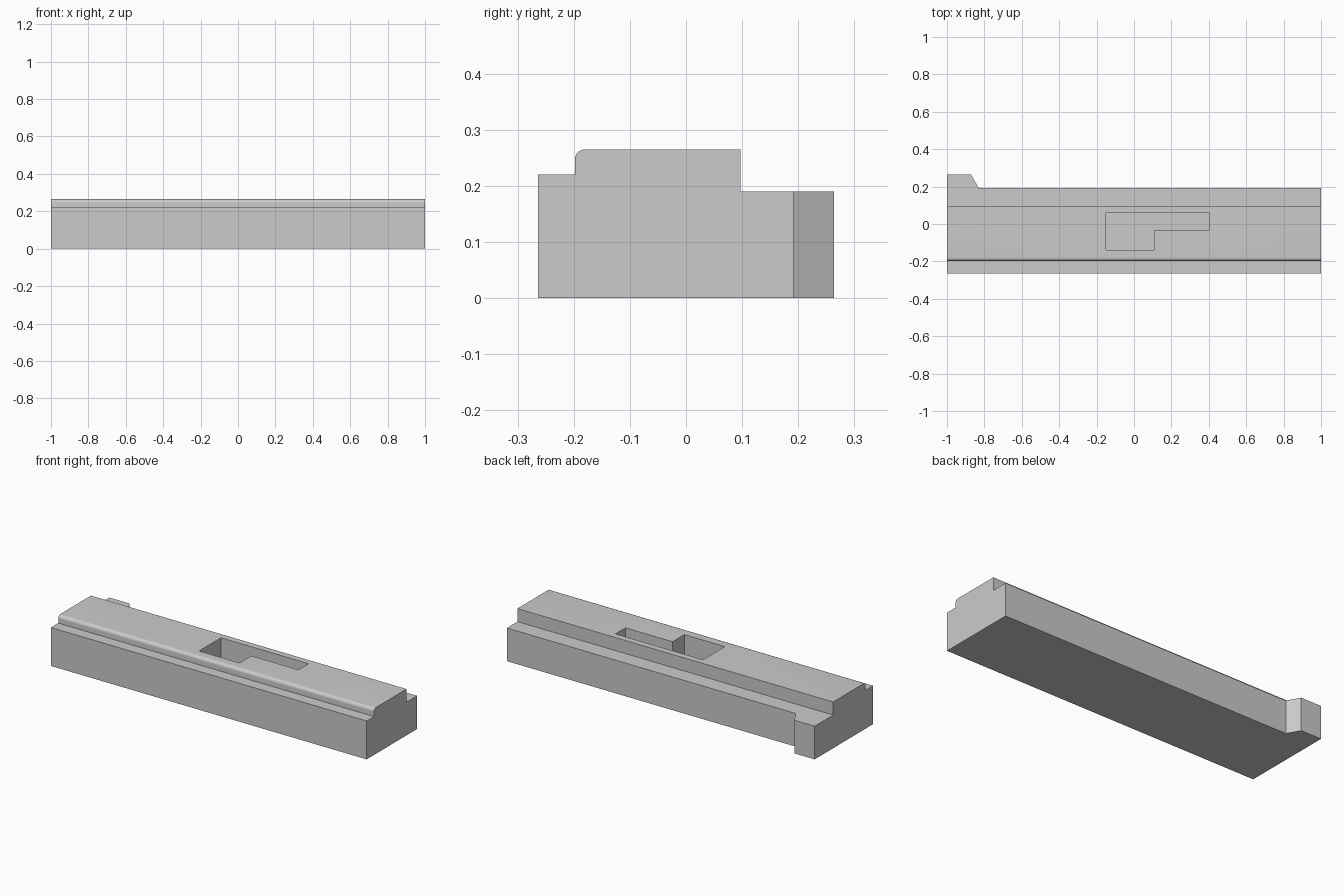
import bpy, bmesh, math
from mathutils import Vector

cube = bpy.data.objects.get("Cube")
if cube:
    bpy.data.objects.remove(cube)

grey = bpy.data.materials.new("light_grey")
grey.use_nodes = True
colour = (0.6, 0.6, 0.6, 1)
grey.diffuse_color = colour
grey.node_tree.nodes["Principled BSDF"].inputs["Base Color"].default_value = colour


def prism(name, outline, offset):
    """Extrude a closed 3D outline along an offset vector."""
    bm = bmesh.new()
    face = bm.faces.new([bm.verts.new(p) for p in outline])
    new = bmesh.ops.extrude_face_region(bm, geom=[face])["geom"]
    bmesh.ops.translate(bm, vec=Vector(offset),
                        verts=[v for v in new if isinstance(v, bmesh.types.BMVert)])
    bmesh.ops.recalc_face_normals(bm, faces=bm.faces)
    mesh = bpy.data.meshes.new(name)
    bm.to_mesh(mesh)
    bm.free()
    mesh.materials.append(grey)
    obj = bpy.data.objects.new(name, mesh)
    bpy.context.collection.objects.link(obj)
    return obj


def cut(target, cutter):
    """Subtract a cutter, then remove it."""
    mod = target.modifiers.new("cut", "BOOLEAN")
    mod.operation = "DIFFERENCE"
    mod.solver = "EXACT"
    mod.object = cutter
    bpy.context.view_layer.objects.active = target
    bpy.ops.object.modifier_apply(modifier=mod.name)
    bpy.data.objects.remove(cutter)


# Stepped cross-section with a rounded front shoulder
back, radius, top = 0.264, 0.018, 0.265
shoulder_y = -0.198
arc = [(shoulder_y + radius - radius * math.cos(a), top - radius + radius * math.sin(a))
       for a in (math.pi / 2 * i / 8 for i in range(9))]
section = [(-back, 0), (-back, 0.22), (shoulder_y, 0.22), *arc,
           (0.097, top), (0.097, 0.19), (back, 0.19), (back, 0)]
body = prism("stepped_block", [(-1, y, z) for y, z in section], (2, 0, 0))

# Trim the back edge, leaving a chamfered tab at one end
trim = [(-0.83, 0.192), (1.1, 0.192), (1.1, 0.4), (-0.796, 0.4),
        (-0.796, 0.3), (-0.89, 0.3), (-0.872, back)]
trim = [(-0.83, 0.192), (1.1, 0.192), (1.1, 0.3), (-0.891, 0.3)]
cut(body, prism("tab_trim", [(x, y, -0.1) for x, y in trim], (0, 0, 0.5)))

# Blind pocket in the top: wide bay with a narrow slot
pocket = [(-0.15, -0.138), (0.107, -0.138), (0.107, -0.031),
          (0.405, -0.031), (0.405, 0.06), (-0.15, 0.06)]
cut(body, prism("pocket_cutter", [(x, y, 0.115) for x, y in pocket], (0, 0, 0.3)))

# Smooth only the rounded shoulder
bpy.ops.object.select_all(action="DESELECT")
body.select_set(True)
bpy.context.view_layer.objects.active = body
bpy.ops.object.shade_smooth_by_angle(angle=math.radians(30))
